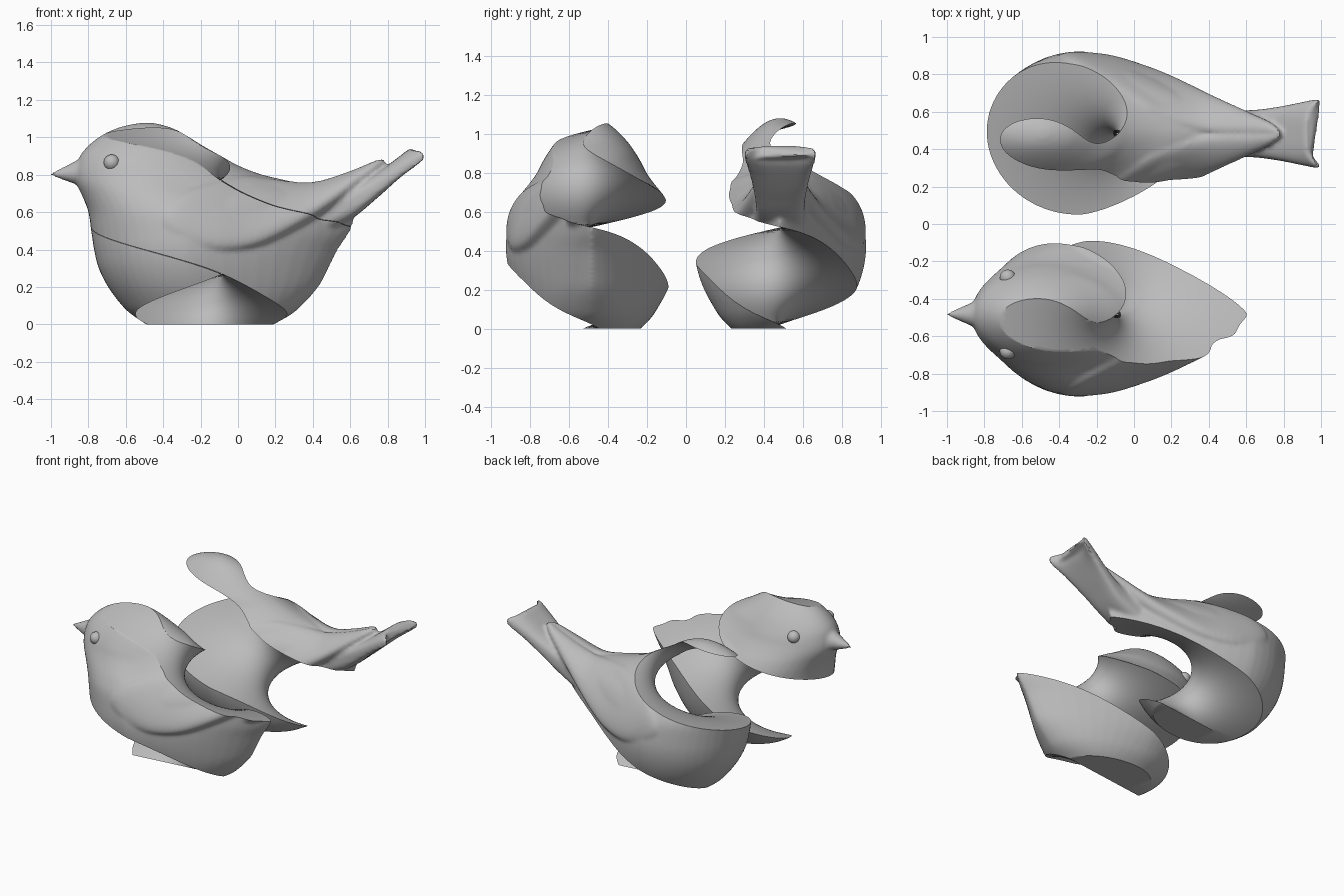
import bpy, bmesh, math
from mathutils import Vector

if "Cube" in bpy.data.objects:
    bpy.data.objects.remove(bpy.data.objects["Cube"])

AXIS_X, OFFSET, HALF_TURN = -0.09, 0.483, 0.5

grey = bpy.data.materials.new("plain grey")
grey.diffuse_color = (0.5, 0.5, 0.5, 1)
grey.use_nodes = True
grey.node_tree.nodes["Principled BSDF"].inputs["Base Color"].default_value = grey.diffuse_color


def smooth_rows(rows, steps):
    """Catmull-Rom interpolation between rows of numbers."""
    out = []
    for i in range(len(rows) - 1):
        p = [rows[max(0, min(len(rows) - 1, i + k))] for k in (-1, 0, 1, 2)]
        for s in range(steps):
            t = s / steps
            out.append([0.5 * (2 * b + (c - a) * t + (2 * a - 5 * b + 4 * c - d) * t * t
                               + (3 * b - a - 3 * c + d) * t ** 3) for a, b, c, d in zip(*p)])
    return out + [list(rows[-1])]


def loft(bm, rings):
    """Closed skin over a list of rings."""
    vs = [[bm.verts.new(p) for p in r] for r in rings]
    faces = [bm.faces.new(vs[0]), bm.faces.new(vs[-1])]
    n = len(vs[0])
    for a, b in zip(vs, vs[1:]):
        faces += [bm.faces.new((a[i], a[(i + 1) % n], b[(i + 1) % n], b[i])) for i in range(n)]
    bmesh.ops.recalc_face_normals(bm, faces=faces)


def power(v, e):
    return math.copysign(abs(v) ** e, v)


def make(name, bm):
    me = bpy.data.meshes.new(name)
    bm.to_mesh(me)
    bm.free()
    me.materials.append(grey)
    ob = bpy.data.objects.new(name, me)
    bpy.context.collection.objects.link(ob)
    return ob


def bake(ob):
    """Apply all modifiers."""
    dg = bpy.context.evaluated_depsgraph_get()
    me = bpy.data.meshes.new_from_object(ob.evaluated_get(dg))
    ob.modifiers.clear()
    ob.data = me


ANG = [2 * math.pi * i / 48 for i in range(48)]
bm = bmesh.new()

# body and head: horizontal sections z, front x, back x, widest x, half width, back exponent
body = [(-0.04, -0.42, 0.12, -0.2, 0.20, 2.0), (0.0, -0.49, 0.19, -0.2, 0.25, 2.0),
        (0.05, -0.565, 0.28, -0.22, 0.30, 1.8), (0.1, -0.62, 0.34, -0.24, 0.335, 1.7),
        (0.2, -0.695, 0.43, -0.26, 0.39, 1.5), (0.3, -0.745, 0.485, -0.27, 0.425, 1.4),
        (0.4, -0.77, 0.535, -0.28, 0.44, 1.35), (0.5, -0.785, 0.6, -0.29, 0.435, 1.3),
        (0.6, -0.80, 0.62, -0.32, 0.415, 1.3), (0.68, -0.83, 0.56, -0.36, 0.37, 1.35),
        (0.75, -0.862, 0.34, -0.42, 0.315, 1.5), (0.8, -0.87, 0.13, -0.46, 0.28, 1.7),
        (0.85, -0.862, 0.0, -0.48, 0.255, 1.8), (0.9, -0.845, -0.09, -0.49, 0.225, 2.0),
        (0.95, -0.805, -0.18, -0.49, 0.19, 2.0), (1.0, -0.745, -0.26, -0.49, 0.145, 2.0),
        (1.04, -0.67, -0.33, -0.49, 0.10, 2.0), (1.065, -0.59, -0.40, -0.49, 0.06, 2.0),
        (1.078, -0.51, -0.46, -0.485, 0.02, 2.0)]
rings = []
for z, xf, xb, xw, hw, n in smooth_rows(body, 4):
    ring = []
    for a in ANG:
        c, s = math.cos(a), math.sin(a)
        if c > 0:
            ring.append((xw + (xb - xw) * power(c, 2 / n), hw * power(s, 2 / n), z))
        else:
            ring.append((xw + (xw - xf) * c, hw * s, z))
    rings.append(ring)
loft(bm, rings)

# wings: leaning flat sections x, low y, low z, high y, high z, half thickness
wing = [(-0.43, 0.385, 0.54, 0.38, 0.58, 0.01), (-0.38, 0.395, 0.48, 0.36, 0.64, 0.05),
        (-0.28, 0.405, 0.425, 0.31, 0.71, 0.065), (-0.12, 0.395, 0.395, 0.22, 0.76, 0.07),
        (0.05, 0.35, 0.41, 0.12, 0.785, 0.07), (0.2, 0.295, 0.465, 0.05, 0.765, 0.07),
        (0.4, 0.205, 0.58, 0.0, 0.745, 0.06), (0.6, 0.115, 0.72, -0.01, 0.80, 0.05),
        (0.73, 0.055, 0.82, -0.01, 0.855, 0.035), (0.785, 0.015, 0.87, -0.01, 0.88, 0.012)]
for side in (1, -1):
    rings = []
    for x, y0, z0, y1, z1, th in smooth_rows(wing, 5):
        mid = Vector(((y0 + y1) / 2, (z0 + z1) / 2))
        u = Vector(((y1 - y0) / 2, (z1 - z0) / 2))
        n = Vector((u.y, -u.x)).normalized() * th
        pts = [mid + u * math.cos(a) + n * power(math.sin(a), 0.8) for a in ANG]
        rings.append([(x, side * p.x, p.y) for p in pts])
    loft(bm, rings)

# tail: x, centre z, half width, half thickness, notch depth
tail = [(0.2, 0.55, 0.17, 0.13, 0), (0.4, 0.575, 0.14, 0.11, 0), (0.6, 0.645, 0.125, 0.085, 0),
        (0.75, 0.74, 0.14, 0.068, 0.01), (0.88, 0.83, 0.165, 0.058, 0.03),
        (0.98, 0.887, 0.185, 0.05, 0.065), (1.003, 0.9, 0.18, 0.03, 0.07)]
rings = []
for x, z, hw, th, notch in smooth_rows(tail, 5):
    rings.append([(x - notch * (1 - math.cos(a) ** 2), hw * power(math.cos(a), 0.6),
                   z + th * power(math.sin(a), 0.6)) for a in ANG])
loft(bm, rings)

# beak
beak = [(-1.01, 0.802, 0.002), (-0.93, 0.806, 0.036), (-0.86, 0.812, 0.066), (-0.78, 0.82, 0.11)]
loft(bm, [[(x, r * math.cos(a), z + r * math.sin(a)) for a in ANG] for x, z, r in beak])

# fuse everything into one smooth bird
bird = make("whole_bird", bm)
m = bird.modifiers.new("fuse", 'REMESH')
m.mode, m.voxel_size = 'VOXEL', 0.0125
m = bird.modifiers.new("soften", 'SMOOTH')
m.factor, m.iterations = 0.5, 5
bake(bird)


def twisted_cutter(name, phase):
    """Half cylinder twisted about the vertical axis; its flat side is the puzzle cut."""
    flat = [(0.003, -1.4 + 2.8 * i / 80) for i in range(81)]
    arc = [(0.003 + 1.4 * math.sin(math.pi * i / 20), 1.4 * math.cos(math.pi * i / 20))
           for i in range(1, 20)]
    rings = []
    for k in range(111):
        z = 1.1 * k / 110
        ang = -math.pi * (z - 0.27) / HALF_TURN + phase
        c, s = math.cos(ang), math.sin(ang)
        rings.append([(AXIS_X + u * c - v * s, u * s + v * c, z) for u, v in flat + arc])
    cm = bmesh.new()
    loft(cm, rings)
    bmesh.ops.triangulate(cm, faces=cm.faces[:])
    ob = make(name, cm)
    ob.hide_render = True
    return ob


# two interlocking puzzle halves, pulled apart along y
for name, phase, shift in (("head_half", 0, -OFFSET), ("tail_half", math.pi, OFFSET)):
    cutter = twisted_cutter(name + "_cutter", phase)
    half = bpy.data.objects.new(name, bird.data.copy())
    bpy.context.collection.objects.link(half)
    m = half.modifiers.new("cut", 'BOOLEAN')
    m.operation, m.object, m.solver = 'INTERSECT', cutter, 'MANIFOLD'
    bpy.context.view_layer.update()
    bake(half)
    half.data.materials.clear()
    half.data.materials.append(grey)
    half.location.y = shift
    bpy.data.objects.remove(cutter)
    bpy.ops.object.select_all(action='DESELECT')
    half.select_set(True)
    bpy.context.view_layer.objects.active = half
    bpy.ops.object.shade_smooth_by_angle(angle=math.radians(35))

# eyes, seated on the head surface
for side, label in ((-1, "right"), (1, "left")):
    hit = bird.ray_cast(Vector((-0.675, side, 0.865)), Vector((0, -side, 0)))[1]
    em = bmesh.new()
    bmesh.ops.create_uvsphere(em, u_segments=24, v_segments=16, radius=0.043)
    eye = make("eye_" + label, em)
    eye.location = (-0.675, hit.y - side * 0.015 - OFFSET, 0.865)
    eye.data.shade_smooth()

bpy.data.objects.remove(bird)
